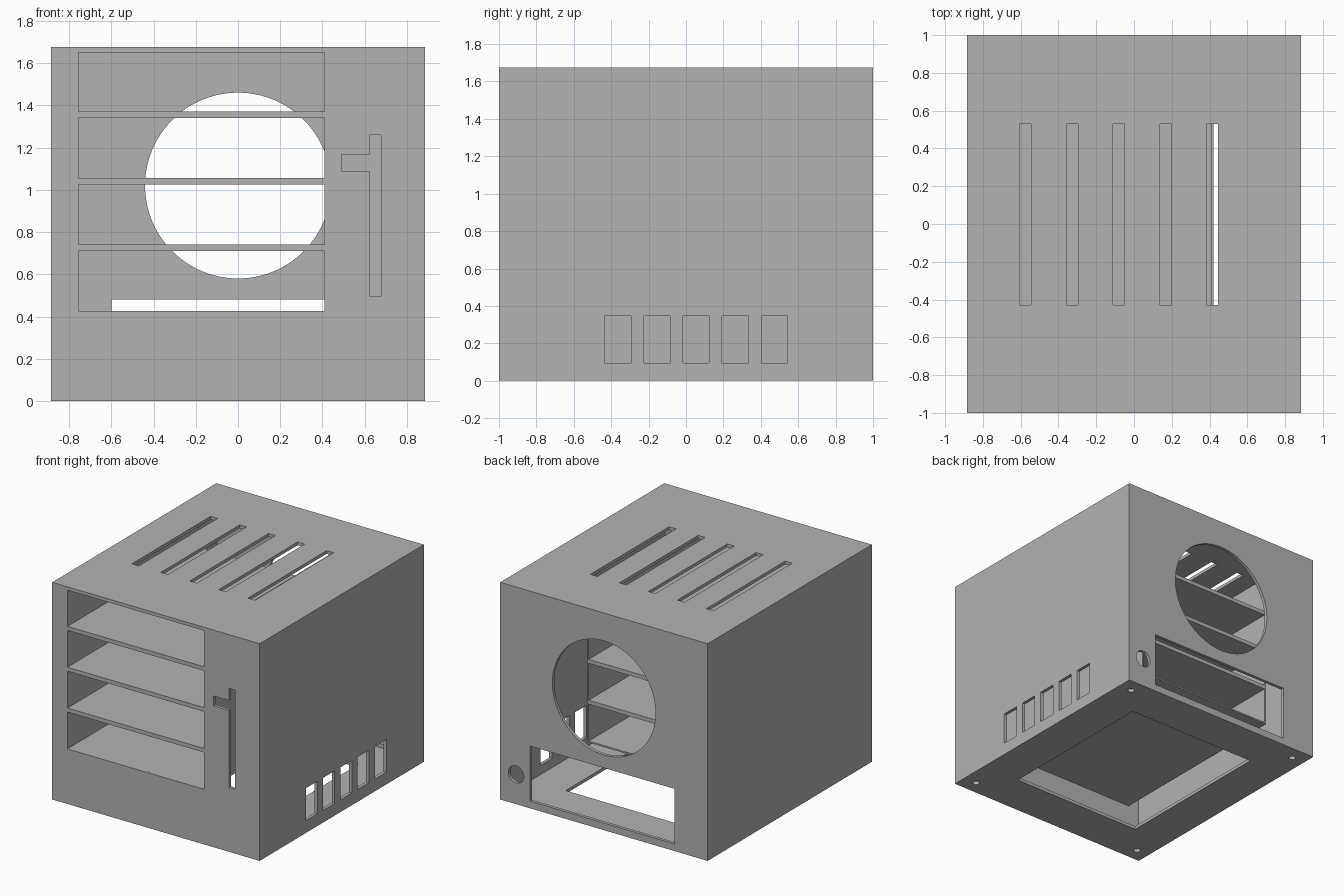
import bpy

if "Cube" in bpy.data.objects:
    bpy.data.objects.remove(bpy.data.objects["Cube"], do_unlink=True)

W, D, H, T = 0.885, 1.0, 1.675, 0.025   # half width, half depth, height, wall

grey = bpy.data.materials.new("plain grey")
grey.use_nodes = True
grey.diffuse_color = (0.45, 0.45, 0.45, 1)
grey.node_tree.nodes["Principled BSDF"].inputs["Base Color"].default_value = (0.45, 0.45, 0.45, 1)


def box(name, x, y, z):
    """Box from (low, high) ranges on each axis."""
    bpy.ops.mesh.primitive_cube_add(size=1, location=[sum(r) / 2 for r in (x, y, z)])
    ob = bpy.context.object
    ob.name = name
    ob.scale = [r[1] - r[0] for r in (x, y, z)]
    bpy.ops.object.transform_apply(location=True, rotation=True, scale=True)
    ob.data.materials.append(grey)
    return ob


def rod(radius, location, rotation=(0, 0, 0), sides=64):
    bpy.ops.mesh.primitive_cylinder_add(vertices=sides, radius=radius, depth=0.2,
                                        location=location, rotation=rotation)
    ob = bpy.context.object
    ob.data.materials.append(grey)
    return ob


def cut(target, cutter):
    mod = target.modifiers.new("cut", "BOOLEAN")
    mod.operation, mod.solver, mod.object = "DIFFERENCE", "EXACT", cutter
    bpy.context.view_layer.objects.active = target
    bpy.ops.object.modifier_apply(modifier=mod.name)
    bpy.data.objects.remove(cutter, do_unlink=True)


# Hollow case
case = box("case", (-W, W), (-D, D), (0, H))
cut(case, box("cavity", (-W + T, W - T), (-D + T, D - T), (T, H - T)))

front = (-D - 0.1, -D + 0.1)
back = (D - 0.1, D + 0.1)

# Four drive bay openings in the front
BAY_L, BAY_R, BAY_Z, PITCH, BAY_H = -0.755, 0.41, 0.425, 0.315, 0.284
for i in range(4):
    z = BAY_Z + i * PITCH
    cut(case, box("bay", (BAY_L, BAY_R), front, (z, min(z + BAY_H, H - T - 0.001))))

# Keyed slot beside the bays
cut(case, box("slot", (0.622, 0.676), front, (0.495, 1.26)))
cut(case, box("slot_arm", (0.49, 0.64), front, (1.09, 1.167)))

# Top slots and side vents
for i in range(5):
    x = -0.605 + i * 0.2475
    cut(case, box("top_slot", (x, x + 0.06), (-0.43, 0.53), (H - 0.1, H + 0.1)))
    y = -0.435 + i * 0.2095
    cut(case, box("vent", (W - 0.1, W + 0.1), (y, y + 0.14), (0.095, 0.345)))

# Back: fan hole, cable hole and wide opening
quarter = 1.570796
cut(case, rod(0.44, (0, D, 1.02), (quarter, 0, 0), 96))
cut(case, rod(0.066, (0.75, D, 0.23), (quarter, 0, 0), 32))
cut(case, box("rear_opening", (-0.6, 0.63), back, (0.055, 0.48)))

# Floor: large opening and corner screw holes
cut(case, box("floor_opening", (-0.565, 0.565), (-0.66, 0.66), (-0.1, 0.1)))
for sx in (-1, 1):
    for sy in (-1, 1):
        cut(case, rod(0.025, (sx * 0.775, sy * 0.89, 0), sides=24))

# Drive cage: two side walls, base and shelves
depth = (-D + T, 0.6)
wall = 0.012
for name, x in (("cage_right_wall", BAY_L - wall), ("cage_left_wall", BAY_R)):
    box(name, (x, x + wall), depth, (BAY_Z - wall, H - T))
box("cage_base", (BAY_L, BAY_R), depth, (BAY_Z - wall, BAY_Z))
for i in range(1, 4):
    z = BAY_Z + i * PITCH
    box(f"cage_shelf_{i}", (BAY_L, BAY_R), depth, (z - PITCH + BAY_H, z))

# Smooth the round holes, keep edges sharp
bpy.ops.object.select_all(action="DESELECT")
case.select_set(True)
bpy.context.view_layer.objects.active = case
bpy.ops.object.shade_smooth_by_angle()
